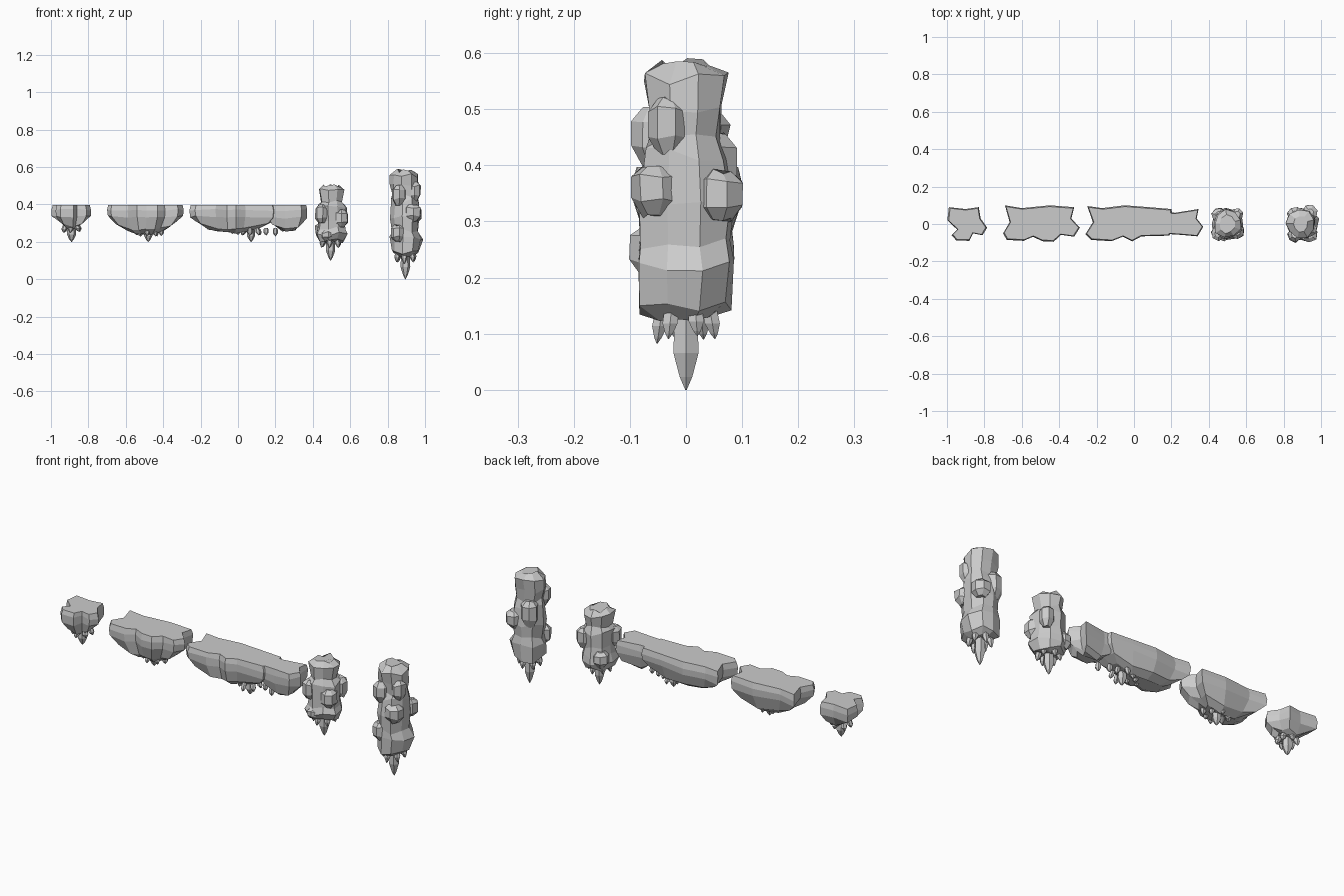
import bpy, bmesh, random
from math import sin, cos, pi

if "Cube" in bpy.data.objects:
    bpy.data.objects.remove(bpy.data.objects["Cube"])

random.seed(4)


def loft(name, rings):
    """Skin closed rings (equal point counts) into a capped flat-shaded solid."""
    bm = bmesh.new()
    vs = [[bm.verts.new(p) for p in r] for r in rings]
    n = len(vs[0])
    for a, b in zip(vs, vs[1:]):
        for i in range(n):
            j = (i + 1) % n
            bm.faces.new((a[i], a[j], b[j], b[i]))
    bm.faces.new(vs[0])
    bm.faces.new(vs[-1])
    bmesh.ops.recalc_face_normals(bm, faces=bm.faces)
    me = bpy.data.meshes.new(name)
    bm.to_mesh(me)
    bm.free()
    ob = bpy.data.objects.new(name, me)
    bpy.context.collection.objects.link(ob)
    return ob


def platform(name, outline, levels):
    """Jagged top outline repeated down to a narrow keel; level = z, x scale, y scale."""
    cx = (min(p[0] for p in outline) + max(p[0] for p in outline)) / 2
    half = max(p[0] for p in outline) - cx
    rings = []
    for k, (z, sx, sy) in enumerate(levels):
        ring = []
        for x, y in outline:
            end = abs(x - cx) / half
            dz = random.uniform(-.006, .006) if k else 0
            lift = .035 * end ** 3 if k >= 3 else 0
            ring.append((cx + (x - cx) * sx, y * sy, z + dz + lift))
        rings.append(ring)
    return loft(name, rings)


def column(name, cx, cy, rings, n=9, jitter=.07, tilt=.012):
    """Rough standing rock; ring = z, x offset, y offset, x radius, y radius."""
    base = [random.uniform(1 - jitter, 1 + jitter) for _ in range(n)]
    out = []
    for z, ox, oy, rx, ry in rings:
        ring = []
        for i in range(n):
            a = 2 * pi * i / n + .3
            r = base[i] * random.uniform(1 - jitter, 1 + jitter * .6)
            ring.append((cx + ox + rx * r * cos(a), cy + oy + ry * r * sin(a),
                         z + random.uniform(-tilt, tilt)))
        out.append(ring)
    return loft(name, out)


def crystal(name, x, y, top, tip, r, lean=(0, 0), n=6):
    """Six-sided hanging shard, widest above its point."""
    h = top - tip
    rings = []
    for t, s in ((0, .55), (.2, .9), (.6, 1), (.86, .5), (1, .06)):
        rings.append([(x + lean[0] * t + r * s * cos(2 * pi * i / n),
                       y + lean[1] * t + r * s * sin(2 * pi * i / n),
                       top - h * t) for i in range(n)])
    return loft(name, rings)


def cluster(name, x, z, tip, r, ring_r, drop, count=6):
    """One long shard with short ones leaning out around it."""
    crystal(name + "_main", x, 0, z + .03, tip, r)
    for i in range(count):
        a = 2 * pi * i / count + .4
        d = drop * random.uniform(.75, 1.1)
        crystal(name + "_side", x + ring_r * cos(a), ring_r * sin(a),
                z + .025, z - d, r * .6, (.012 * cos(a), .012 * sin(a)))


# Small floating platform
platform("small_platform",
         [(-.99, .09), (-.9, .08), (-.83, .09), (-.82, .03), (-.785, -.02),
          (-.81, -.06), (-.86, -.05), (-.88, -.09), (-.95, -.088),
          (-.975, -.06), (-.945, -.03), (-.998, .02)],
         [(.397, .93, .93), (.372, 1, 1), (.335, .98, .98), (.285, .72, .72), (.268, .4, .45)])

# Medium floating platform
platform("medium_platform",
         [(-.69, .1), (-.6, .085), (-.45, .1), (-.32, .09), (-.335, .03), (-.29, -.02),
          (-.32, -.068), (-.39, -.058), (-.43, -.095), (-.49, -.092), (-.54, -.068),
          (-.59, -.09), (-.68, -.085), (-.7, -.05), (-.665, .01)],
         [(.397, .97, .93), (.37, 1, 1), (.335, .98, .98), (.265, .78, .75), (.242, .55, .4)])

# Long floating platform with its narrower end block
platform("long_platform",
         [(-.25, .096), (-.17, .085), (-.05, .1), (.08, .09), (.2, .08), (.215, 0),
          (.19, -.062), (.04, -.066), (-.01, -.093), (-.06, -.068), (-.12, -.092),
          (-.23, -.085), (-.26, -.055), (-.22, .01)],
         [(.397, .97, .93), (.37, 1, 1), (.335, .98, .98), (.27, .86, .78), (.247, .66, .4)])
platform("long_platform_end",
         [(.16, .062), (.22, .06), (.345, .08), (.335, .03), (.37, -.015),
          (.34, -.066), (.25, -.058), (.16, -.052), (.15, 0)],
         [(.397, .95, .93), (.37, 1, 1), (.33, .98, .98), (.268, .78, .75), (.255, .6, .4)])

# Short rock column: crown, waist and flared foot
column("short_column", .5, 0,
       [(.497, 0, 0, .045, .05), (.48, 0, 0, .074, .075), (.415, 0, 0, .06, .065),
        (.39, 0, 0, .082, .083), (.31, 0, 0, .074, .078), (.27, 0, 0, .078, .08),
        (.24, 0, 0, .09, .09), (.205, 0, 0, .07, .072), (.2, 0, 0, .04, .04)])

# Tall rock column: crown, long body and flared foot
column("tall_column", .895, 0,
       [(.58, -.005, 0, .04, .045), (.555, -.005, 0, .078, .078), (.5, -.005, 0, .078, .07),
        (.45, 0, 0, .07, .064), (.42, 0, 0, .075, .078), (.33, 0, 0, .08, .092),
        (.26, 0, 0, .075, .088), (.22, .005, 0, .09, .096), (.145, 0, 0, .076, .086),
        (.13, 0, 0, .045, .05)])

# Slabs of rock stuck to the column sides: x, y, bottom, top, radius
for x, y, lo, hi, r in ((.45, -.05, .3, .4, .04), (.55, -.04, .28, .37, .042),
                        (.55, .05, .3, .4, .037), (.455, .05, .22, .3, .04),
                        (.48, -.055, .21, .26, .038),
                        (.86, -.055, .4, .5, .04), (.935, -.055, .31, .4, .045),
                        (.86, -.06, .2, .29, .04), (.94, .06, .3, .39, .042),
                        (.86, .05, .32, .46, .042), (.94, -.03, .42, .52, .04)):
    h = hi - lo
    column("rock_slab", x, y,
           [(hi, 0, 0, r * .5, r * .5), (hi - h * .2, 0, 0, r, r),
            (lo + h * .3, 0, 0, r, r), (lo, 0, 0, r * .5, r * .5)], n=7, tilt=.006)

# Hanging crystals
cluster("small_crystal", -.89, .27, .2, .025, .035, .02)
cluster("medium_crystal", -.48, .25, .2, .022, .04, .022)
cluster("long_crystal", .07, .25, .2, .022, .04, .018)
cluster("short_column_crystal", .495, .205, .1, .025, .04, .035)
cluster("tall_column_crystal", .895, .135, 0, .026, .04, .05)
for x, y, tip in ((-.54, .01, .235), (-.41, -.01, .232), (0, .01, .238),
                  (-.03, -.02, .243), (.15, .01, .235), (.2, -.01, .23)):
    crystal("small_shard", x, y, .275, tip, .014)
